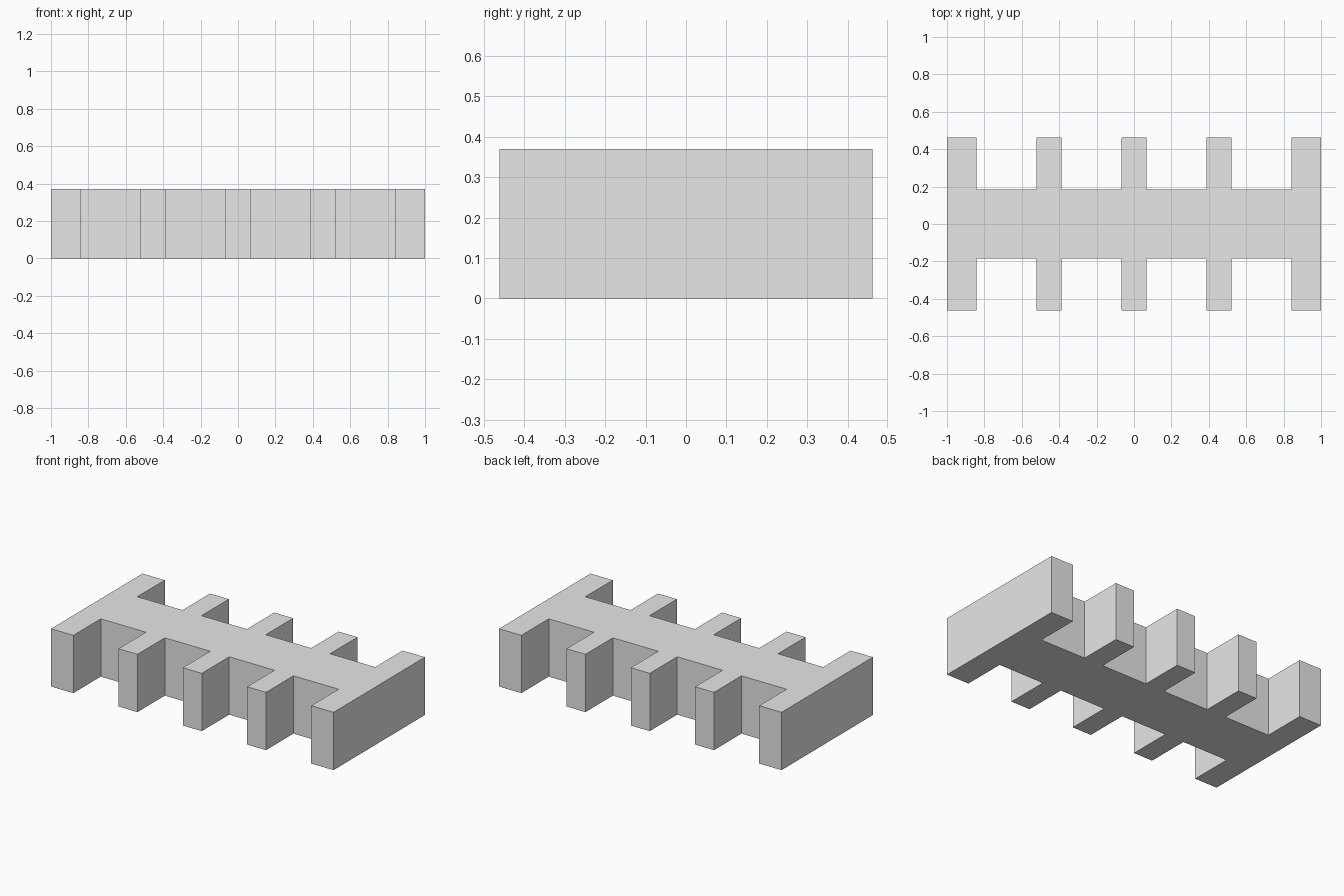
import bpy
import bmesh

cube = bpy.data.objects.get("Cube")
if cube:
    bpy.data.objects.remove(cube, do_unlink=True)

HEIGHT = 0.37
SPINE_Y = 0.185   # half depth of the central bar
RIB_Y = 0.462     # half depth at the rib tips
RIBS = [(-1.0, -0.842), (-0.522, -0.388), (-0.067, 0.067),
        (0.388, 0.522), (0.842, 1.0)]

# Light grey material
grey = bpy.data.materials.new("light_grey")
grey.use_nodes = True
colour = (0.8, 0.8, 0.8, 1.0)
grey.diffuse_color = colour
bsdf = next(n for n in grey.node_tree.nodes if n.type == "BSDF_PRINCIPLED")
bsdf.inputs["Base Color"].default_value = colour

# Comb outline along the front edge, then turned half round for the back
front = []
for i, (x0, x1) in enumerate(RIBS):
    if i > 0:
        front.append((x0, -SPINE_Y))
    front += [(x0, -RIB_Y), (x1, -RIB_Y)]
    if i < len(RIBS) - 1:
        front.append((x1, -SPINE_Y))
outline = front + [(-x, -y) for x, y in front]

# Extrude the outline into one solid block
bm = bmesh.new()
base = bm.faces.new([bm.verts.new((x, y, 0)) for x, y in outline])
top = bmesh.ops.extrude_face_region(bm, geom=[base], use_keep_orig=True)
top_verts = [g for g in top["geom"] if isinstance(g, bmesh.types.BMVert)]
bmesh.ops.translate(bm, verts=top_verts, vec=(0, 0, HEIGHT))
bmesh.ops.recalc_face_normals(bm, faces=bm.faces)

mesh = bpy.data.meshes.new("ribbed_block")
bm.to_mesh(mesh)
bm.free()
mesh.materials.append(grey)
block = bpy.data.objects.new("ribbed_block", mesh)
bpy.context.collection.objects.link(block)
